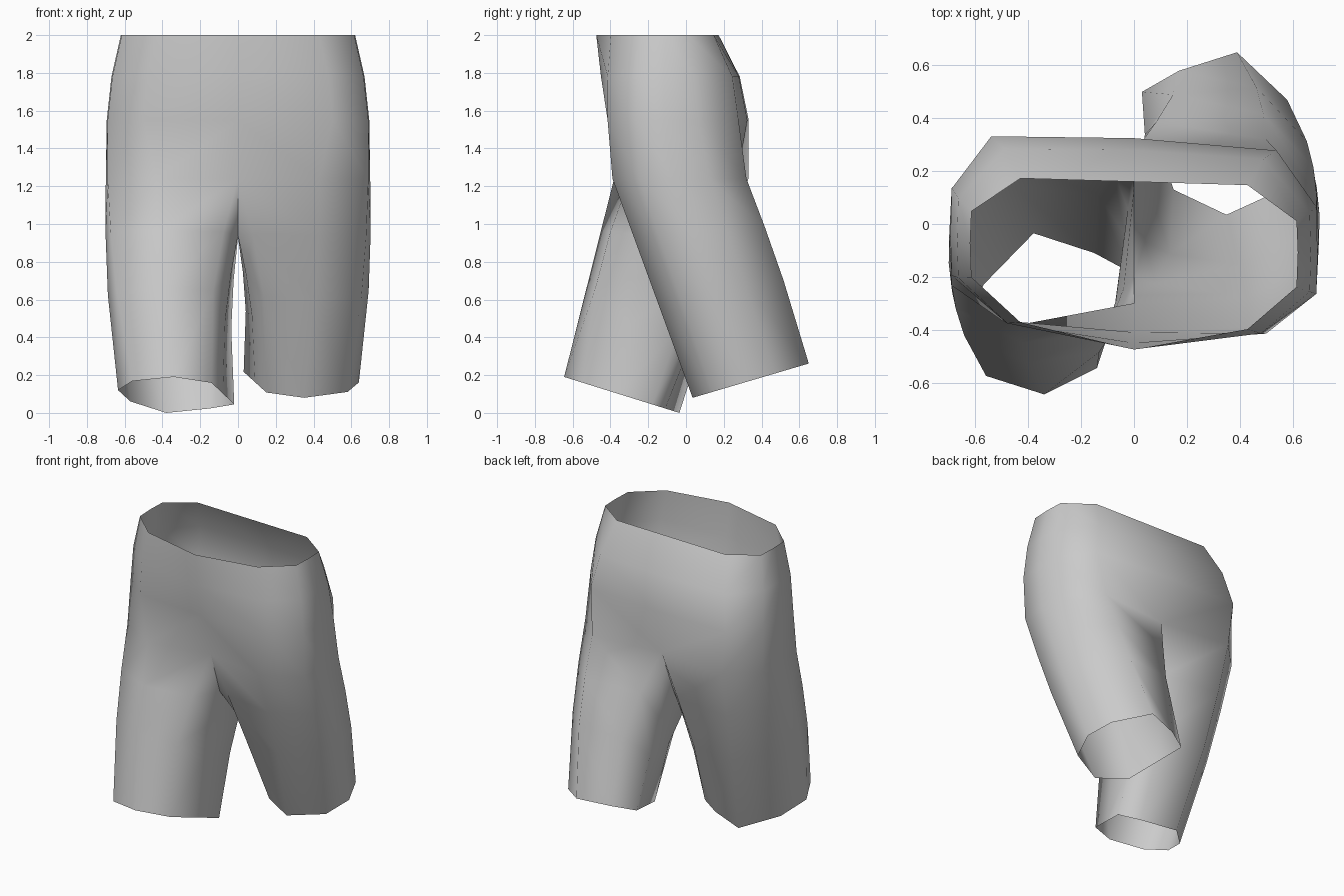
import bpy, bmesh, math

if "Cube" in bpy.data.objects:
    bpy.data.objects.remove(bpy.data.objects["Cube"])

# Half rings from front centre round the hip to back centre: z, twist, [(half x, y) ...]
HIPS = [
    (2.00, .03, [(0, -.475), (.43, -.385), (.615, -.22), (.62, -.09), (.615, .03), (.43, .16), (0, .16)]),
    (1.78, .04, [(0, -.450), (.48, -.395), (.665, -.23), (.67, -.09), (.665, .07), (.49, .265), (0, .28)]),
    (1.55, .05, [(0, -.410), (.50, -.39), (.69, -.23), (.695, -.08), (.69, .10), (.54, .305), (0, .325)]),
    (1.24, .01, [(0, -.300), (.43, -.385), (.69, -.24), (.70, -.06), (.69, .13), (.50, .325), (0, .27)]),
]
# Leg openings (x, y): front inner, front, outer side, back, inner thigh
LEFT_HEM = [(-.14, -.545), (-.34, -.645), (-.56, -.575), (-.635, -.42), (-.57, -.23),
            (-.38, -.035), (-.15, -.11), (-.02, -.18), (-.08, -.363)]
RIGHT_HEM = [(.15, .13), (.35, .035), (.58, .14), (.64, .31), (.58, .47),
             (.39, .65), (.17, .58), (.03, .50), (.09, .315)]


def hip_ring(side, z, twist, pts):
    # The pelvis is twisted slightly by the stride
    return [(side * x, y - twist * side * x, z) for x, y in pts]


def leg_ring(side, top, hem, t):
    # Blend from the crotch loop to the hem, bowed outward, fuller beside the crotch
    ring = []
    swell = math.sin(math.pi * t)
    for i, (p, q) in enumerate(zip(top, hem)):
        x, y, z = (a + (b - a) * t for a, b in zip(p, q))
        bow_x = .055 if i in (0, 6) else .025
        bow_y = {0: -.05, 5: .015, 6: .05}.get(i, 0)
        ring.append((x + side * bow_x * swell, y + bow_y * swell, z))
    return ring


def loft(bm, rings, closed):
    rows = [[bm.verts.new(p) for p in r] for r in rings]
    for a, b in zip(rows, rows[1:]):
        n = len(a)
        for i in range(n if closed else n - 1):
            j = (i + 1) % n
            bm.faces.new((a[i], a[j], b[j], b[i]))


bm = bmesh.new()
for side, hem2d, z0, y0, slope in ((-1, LEFT_HEM, 0, -.035, -.312),
                                   (1, RIGHT_HEM, .08, .035, .295)):
    # Waist and hips
    hips = [hip_ring(side, *ring) for ring in HIPS]
    loft(bm, hips, False)
    # Leg, closed by the crotch seam and ending in a tilted hem
    top = hips[-1] + [(0, .14, .93), (0, -.20, .94)]
    hem = [(x, y, z0 + slope * (y - y0)) for x, y in hem2d]
    loft(bm, [leg_ring(side, top, hem, t) for t in (0, .26, .55, 1)], True)

# Join the two halves along the centre
bmesh.ops.remove_doubles(bm, verts=bm.verts, dist=.001)
bmesh.ops.recalc_face_normals(bm, faces=bm.faces)
mesh = bpy.data.meshes.new("shorts")
bm.to_mesh(mesh)
bm.free()
shorts = bpy.data.objects.new("shorts", mesh)
bpy.context.collection.objects.link(shorts)
bpy.context.view_layer.objects.active = shorts
shorts.select_set(True)
bpy.ops.object.shade_smooth_by_angle(angle=math.radians(75))
